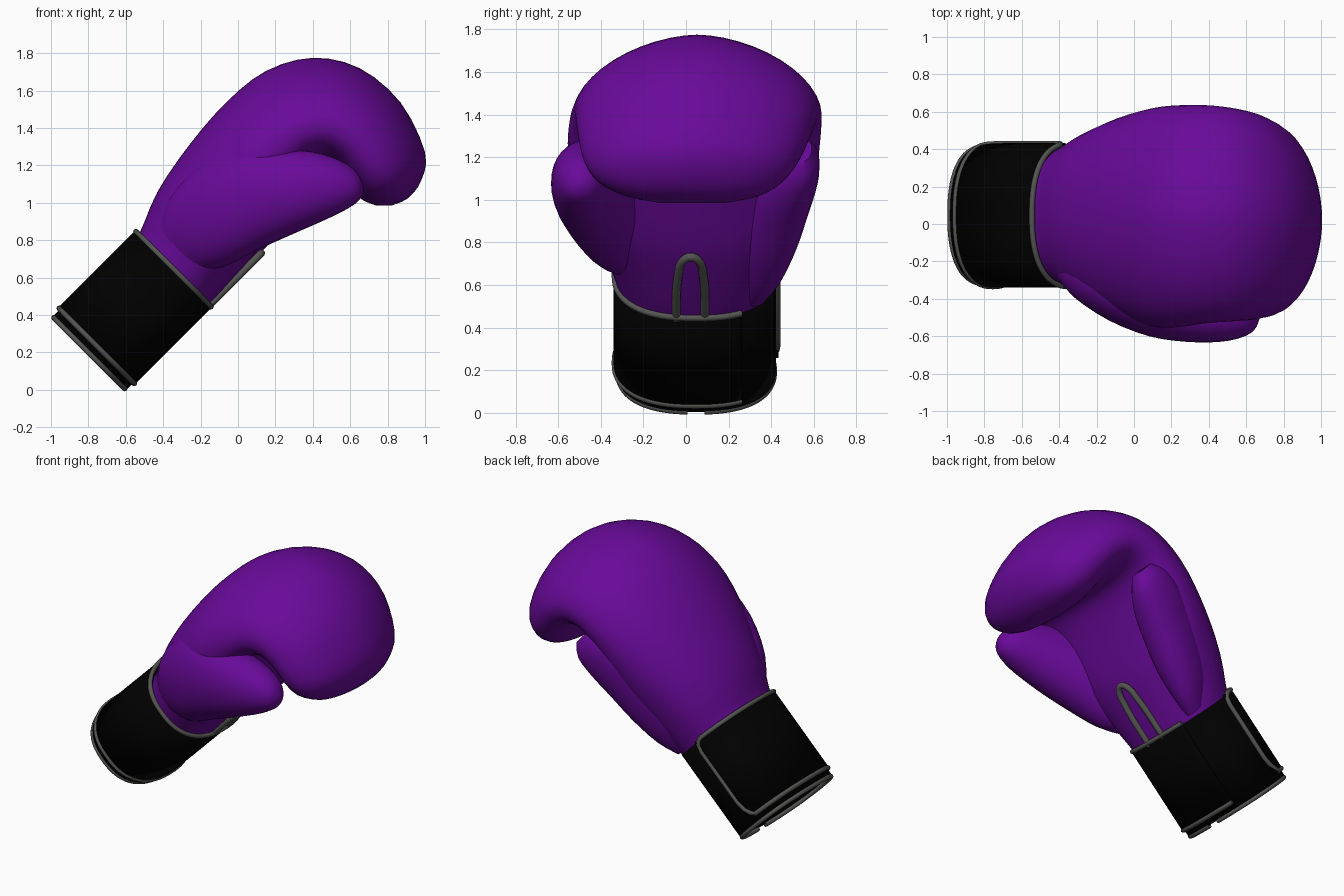
import bpy
from math import cos, sin, radians, pi
from mathutils import Vector

if "Cube" in bpy.data.objects:
    bpy.data.objects.remove(bpy.data.objects["Cube"])


def material(name, rgb):
    m = bpy.data.materials.new(name)
    m.diffuse_color = (*rgb, 1)
    m.use_nodes = True
    m.node_tree.nodes["Principled BSDF"].inputs["Base Color"].default_value = m.diffuse_color
    return m


PURPLE = material("purple_leather", (0.14, 0.003, 0.32))
BLACK = material("black_strap", (0.0, 0.0, 0.0))
GREY = material("grey_piping", (0.09, 0.09, 0.085))


def spow(v, e):
    return (abs(v) ** e) * (1 if v >= 0 else -1)


def make_mesh(name, verts, faces, mat, angle=50):
    me = bpy.data.meshes.new(name)
    me.from_pydata([tuple(v) for v in verts], [], faces)
    ob = bpy.data.objects.new(name, me)
    bpy.context.collection.objects.link(ob)
    me.materials.append(mat)
    for o in bpy.context.selected_objects:
        o.select_set(False)
    bpy.context.view_layer.objects.active = ob
    ob.select_set(True)
    bpy.ops.object.mode_set(mode='EDIT')
    bpy.ops.mesh.select_all(action='SELECT')
    bpy.ops.mesh.normals_make_consistent(inside=False)
    bpy.ops.object.mode_set(mode='OBJECT')
    bpy.ops.object.shade_smooth_by_angle(angle=radians(angle))
    return ob


def refine(rows, steps):
    """Catmull-Rom interpolation of section rows."""
    out = []
    for i in range(len(rows) - 1):
        a, b = rows[max(i - 1, 0)], rows[i]
        c, d = rows[i + 1], rows[min(i + 2, len(rows) - 1)]
        for k in range(steps):
            t = k / steps
            out.append([0.5 * (2 * q + (r - p) * t + (2 * p - 5 * q + 4 * r - s) * t * t
                               + (3 * q - p - 3 * r + s) * t ** 3)
                        for p, q, r, s in zip(a, b, c, d)])
    return out + [list(rows[-1])]


def loft(name, rows, mat, inner_exp=2.2, n=40, steps=3):
    """Sections: outer x, outer z, inner x, inner z, y min, y max,
    then optionally the widest point (0 inner .. 1 outer) and the outer roundness."""
    rings = refine([tuple(r) + (.5, 2.1)[len(r) - 6:] for r in rows], steps)
    verts, faces = [], []
    for ox, oz, ix, iz, y0, y1, mid, outer_exp in rings:
        inner = Vector((ix, (y0 + y1) / 2, iz))
        span = Vector((ox - ix, 0, oz - iz))
        c = inner + span * mid
        for j in range(n):
            a = 2 * pi * j / n
            up = sin(a) >= 0
            e = 2 / (outer_exp if up else inner_exp)
            verts.append(c + span * ((1 - mid) if up else mid) * spow(sin(a), e)
                         + Vector((0, (y1 - y0) / 2 * spow(cos(a), e), 0)))
    for i in range(len(rings) - 1):
        for j in range(n):
            k = (j + 1) % n
            faces.append((i * n + j, i * n + k, (i + 1) * n + k, (i + 1) * n + j))
    faces.append(tuple(range(n)))
    faces.append(tuple(range((len(rings) - 1) * n, len(rings) * n)))
    return make_mesh(name, verts, faces, mat)


# Main glove body: back of hand curling over into the fist
loft("glove_body", [
    (-.60, .76, -.21, .40, -.31, .39, .5, 2.2),
    (-.53, .83, -.145, .46, -.33, .42, .5, 2.2),
    (-.43, 1.06, -.01, .61, -.40, .495, .5, 2.1),
    (-.26, 1.31, .12, .77, -.49, .57, .48, 2.0),
    (-.06, 1.54, .23, .96, -.55, .62, .44, 1.9),
    (.15, 1.705, .31, 1.10, -.55, .635, .40, 1.8),
    (.40, 1.775, .38, 1.19, -.53, .635, .38, 1.75),
    (.65, 1.72, .45, 1.22, -.52, .62, .38, 1.75),
    (.87, 1.535, .51, 1.20, -.51, .59, .38, 1.8),
    (1.0, 1.27, .57, 1.13, -.48, .53, .4, 1.85),
    (.98, 1.12, .62, 1.055, -.41, .45, .45, 1.9),
    (.91, 1.025, .675, 1.01, -.28, .34, .5, 2.0),
    (.82, .985, .74, .985, -.12, .18, .5, 2.0)], PURPLE, 2.4, 48)

# Thumb, blending into the side of the hand
loft("thumb", [
    (-.46, .76, -.32, .62, -.27, -.05),
    (-.37, 1.02, -.22, .63, -.40, -.08),
    (-.18, 1.22, -.06, .665, -.52, -.12),
    (.04, 1.31, .12, .755, -.60, -.18),
    (.25, 1.29, .31, .84, -.63, -.26),
    (.44, 1.265, .48, .915, -.63, -.33),
    (.58, 1.21, .58, .965, -.605, -.38),
    (.645, 1.15, .645, 1.01, -.565, -.43),
    (.67, 1.09, .67, 1.06, -.51, -.48)], PURPLE, 2.1, 32)

# Padding along the outer edge of the palm, running up to the fingertips
loft("palm_edge_pad", [
    (-.30, .64, -.18, .50, .26, .38),
    (-.26, .80, -.06, .57, .26, .46),
    (-.16, .98, .085, .695, .26, .53),
    (-.05, 1.12, .22, .84, .29, .58),
    (.08, 1.25, .34, .97, .34, .62),
    (.22, 1.3, .42, 1.08, .42, .625),
    (.33, 1.3, .44, 1.18, .48, .59)], PURPLE, 2.3, 28)

# Wrist frame: length axis, back-of-hand axis, and a point on the cuff surface
AXIS = Vector((1, 0, 1)).normalized()
BACK = Vector((-1, 0, 1)).normalized()
BASE = Vector((-.755, .047, .235))


def cuff_point(deg, s, off=0.0):
    a = radians(deg)
    e = 2 / 2.4
    return (BASE + AXIS * s + Vector((0, (.365 + off) * spow(cos(a), e), 0))
            + BACK * (.268 + off) * spow(sin(a), e))


def wrap(name, d0, d1, s0, s1, off, thick):
    n = 60
    verts, faces = [], []
    for i in range(n + 1):
        d = d0 + (d1 - d0) * i / n
        verts += [cuff_point(d, s0, off), cuff_point(d, s1, off)]
        if i < n:
            faces.append((2 * i, 2 * i + 1, 2 * i + 3, 2 * i + 2))
    ob = make_mesh(name, verts, faces, BLACK, 40)
    sol = ob.modifiers.new("thickness", 'SOLIDIFY')
    sol.thickness = thick
    sol.offset = 0
    return ob


def piping(name, pts, r):
    cu = bpy.data.curves.new(name, 'CURVE')
    cu.dimensions = '3D'
    cu.bevel_depth = r
    cu.bevel_resolution = 2
    cu.use_fill_caps = True
    sp = cu.splines.new('POLY')
    sp.points.add(len(pts) - 1)
    for p, v in zip(sp.points, pts):
        p.co = (*v, 1)
    sp.use_smooth = True
    cu.materials.append(GREY)
    ob = bpy.data.objects.new(name, cu)
    bpy.context.collection.objects.link(ob)
    return ob


# Cuff and the wrap-around strap
wrap("cuff", -88, 272, -.05, .57, 0, .02)
wrap("wrist_strap", 4, 300, 0, .58, .015, .014)

# Piping along the cuff opening, split at the palm
piping("cuff_piping", [cuff_point(d, -.055, 0) for d in range(-86, 267, 4)], .015)

# Piping around the strap and its rounded end
edge = [cuff_point(d, .58, .016) for d in range(300, 14, -5)]
edge += [cuff_point(d, s, .018) for d, s in
         ((10, .575), (6, .555), (4, .51), (4, .12), (6, .06), (10, .02))]
edge += [cuff_point(d, 0, .016) for d in range(15, 301, 5)]
piping("strap_piping", edge, .015)

# Arched piping on the palm vent
arch = [(-.045, .56), (-.045, .75), (-.04, .82)]
arch += [(.022 - .056 * cos(radians(a)), .875 + .10 * sin(radians(a))) for a in range(0, 181, 20)]
arch += [(.084, .82), (.089, .75), (.089, .56)]
piping("palm_vent_piping",
       [BASE + AXIS * s - BACK * .272 + Vector((0, y - .047, 0)) for y, s in arch], .02)
